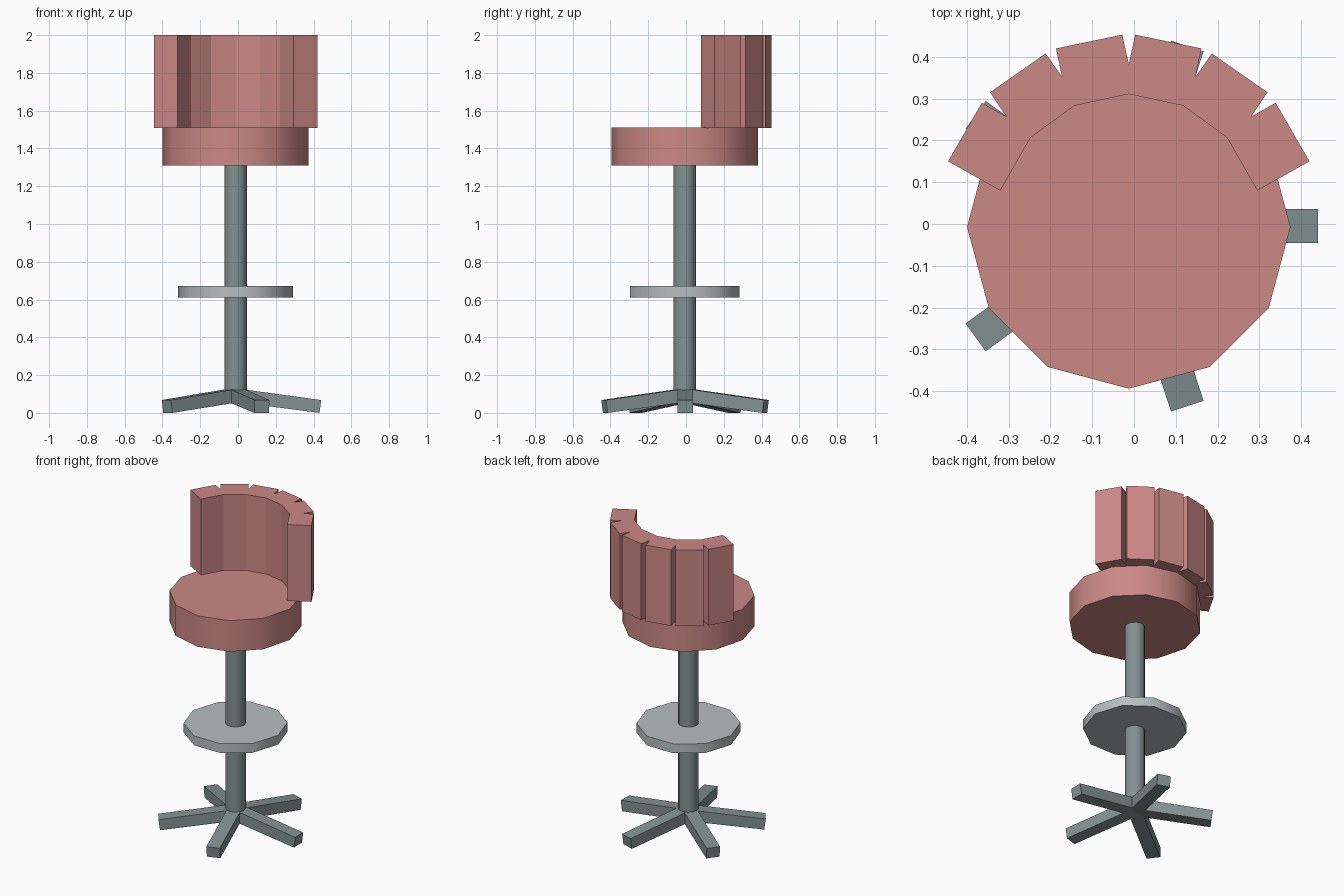
import bpy, bmesh, math
from mathutils import Matrix, Vector

if "Cube" in bpy.data.objects:
    bpy.data.objects.remove(bpy.data.objects["Cube"])

CX, CY = -0.0125, -0.007   # axis of the stool


def material(name, rgb):
    m = bpy.data.materials.new(name)
    m.diffuse_color = (*rgb, 1)
    m.use_nodes = True
    m.node_tree.nodes["Principled BSDF"].inputs["Base Color"].default_value = m.diffuse_color
    return m


PINK = material("dusty pink", (0.60, 0.25, 0.235))
STEEL = material("grey green metal", (0.23, 0.29, 0.285))
PALE = material("pale grey metal", (0.47, 0.52, 0.53))


def finish(name, bm, mat, smooth=False):
    bmesh.ops.recalc_face_normals(bm, faces=bm.faces)
    mesh = bpy.data.meshes.new(name)
    bm.to_mesh(mesh)
    bm.free()
    mesh.materials.append(mat)
    ob = bpy.data.objects.new(name, mesh)
    bpy.context.collection.objects.link(ob)
    if smooth:
        bpy.ops.object.select_all(action='DESELECT')
        ob.select_set(True)
        bpy.context.view_layer.objects.active = ob
        bpy.ops.object.shade_smooth_by_angle(angle=math.radians(40))
    return ob


def prism(name, pts, z0, z1, mat, smooth=False):
    bm = bmesh.new()
    f = bm.faces.new([bm.verts.new((x, y, z0)) for x, y in pts])
    top = bmesh.ops.extrude_face_region(bm, geom=[f])["geom"]
    bmesh.ops.translate(bm, vec=(0, 0, z1 - z0),
                        verts=[v for v in top if isinstance(v, bmesh.types.BMVert)])
    return finish(name, bm, mat, smooth)


def disc(name, r, sides, z0, z1, mat):
    pts = [(CX + r * math.cos(2 * math.pi * i / sides),
            CY + r * math.sin(2 * math.pi * i / sides)) for i in range(sides)]
    return prism(name, pts, z0, z1, mat, True)


# Seat, column and footrest
disc("seat", 0.387, 12, 1.31, 1.51, PINK)
disc("column", 0.06, 12, 0.10, 1.315, STEEL)
disc("footrest", 0.304, 10, 0.612, 0.672, PALE)

# Backrest: half outline (outer panels with notches, then inner curve), mirrored
outer = [(0, 0.383), (0.0155, 0.453), (0.174, 0.42), (0.16, 0.353),
         (0.199, 0.408), (0.332, 0.315), (0.293, 0.257), (0.3515, 0.29),
         (0.4325, 0.15)]
inner = [(0.3075, 0.08), (0.235, 0.207), (0.130, 0.283), (0, 0.311)]
half = outer + inner
outline = half + [(-x, y) for x, y in reversed(half[1:-1])]
prism("backrest", [(CX + x, y) for x, y in outline], 1.508, 2.0, PINK)

# Five sloping base legs
for i in range(5):
    bm = bmesh.new()
    profile = [(0, 0.058), (0.444, 0.0), (0.453, 0.068), (0, 0.13)]
    f = bm.faces.new([bm.verts.new((x, -0.041, z)) for x, z in profile])
    ext = bmesh.ops.extrude_face_region(bm, geom=[f])["geom"]
    bmesh.ops.translate(bm, vec=(0, 0.082, 0),
                        verts=[v for v in ext if isinstance(v, bmesh.types.BMVert)])
    bm.transform(Matrix.Translation((CX, CY + 0.002, 0))
                 @ Matrix.Rotation(math.radians(72 * i), 4, 'Z'))
    finish(f"base_leg_{i + 1}", bm, STEEL)
